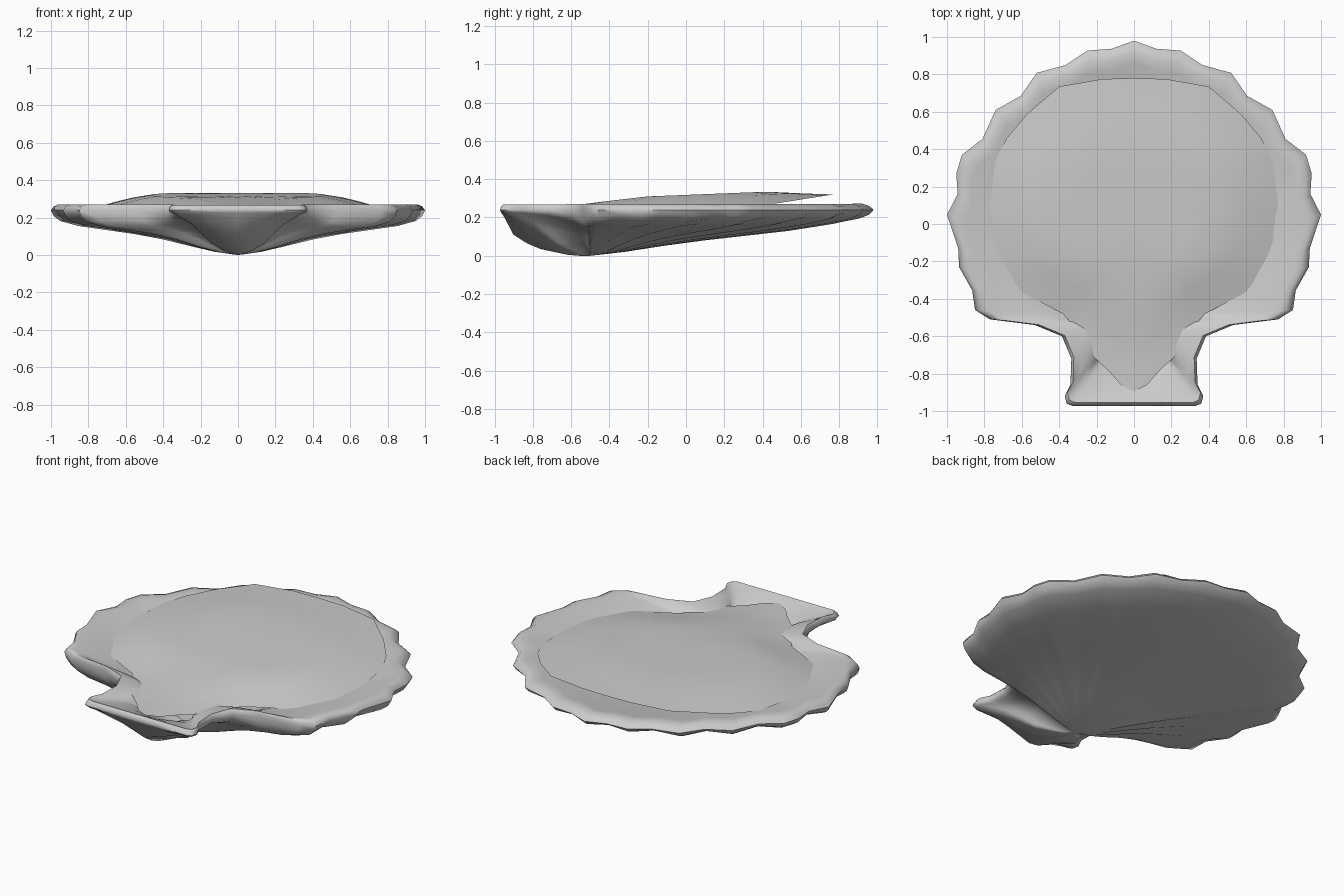
import bpy, bmesh, math

if "Cube" in bpy.data.objects:
    bpy.data.objects.remove(bpy.data.objects["Cube"])

def mirror_loop(half):
    """Right half outline, back to front, closed with its mirror image."""
    return half + [(-p[0],) + tuple(p[1:]) for p in reversed(half[1:-1])]

def lerp_table(keys, v):
    for (a, za), (b, zb) in zip(keys, keys[1:]):
        if v <= b:
            return za + (zb - za) * max(0, (v - a) / (b - a))
    return keys[-1][1]

def loft(name, rings, start, end=None):
    """Skin closed rings of points, with a pole at the start and optionally the end."""
    bm = bmesh.new()
    vs = [[bm.verts.new(p) for p in r] for r in rings]
    n = len(rings[0])
    for a, b in zip(vs, vs[1:]):
        for i in range(n):
            j = (i + 1) % n
            bm.faces.new((a[i], a[j], b[j], b[i]))
    for pole, ring in ((start, vs[0]), (end, vs[-1])):
        if pole:
            c = bm.verts.new(pole)
            for i in range(n):
                bm.faces.new((c, ring[i], ring[(i + 1) % n]))
    bmesh.ops.recalc_face_normals(bm, faces=bm.faces)
    if not end and sum(f.normal.z for f in bm.faces) < 0:
        bmesh.ops.reverse_faces(bm, faces=bm.faces)
    me = bpy.data.meshes.new(name)
    bm.to_mesh(me)
    bm.free()
    ob = bpy.data.objects.new(name, me)
    bpy.context.collection.objects.link(ob)
    bpy.ops.object.select_all(action='DESELECT')
    ob.select_set(True)
    bpy.context.view_layer.objects.active = ob
    bpy.ops.object.shade_smooth_by_angle(angle=math.radians(50))
    return ob

# Scalloped outline with hinge wings; third value marks the notches
OUTLINE = mirror_loop([
    (0, .98, 0), (.12, .937, 1), (.25, .927, 0), (.365, .85, 1), (.52, .808, 0),
    (.605, .685, 1), (.74, .61, 0), (.81, .455, 1), (.92, .37, 0), (.95, .27, 0),
    (.943, .16, 1), (1, .05, 0), (.94, -.13, 1), (.935, -.23, 0), (.865, -.355, 1),
    (.85, -.46, 0), (.77, -.51, 0), (.53, -.54, 0), (.385, -.6, 0), (.335, -.72, 0),
    (.34, -.86, 0), (.37, -.92, 0), (.36, -.96, 0), (.33, -.972, 0), (.17, -.972, 0),
    (0, -.972, 0)])
UMBO_Y = -.5

# Underside and inside heights along rays from the umbo: back, side, wing, front
ANGLES = (0, 90, 138, 180)
T_OUT = (.12, .25, .4, .55, .7, .85, .95, .985)
OUT = ((.02, .05, .08, .105, .13, .165, .195, .215),
       (.015, .045, .085, .115, .135, .15, .175, .205),
       (.01, .035, .07, .13, .18, .21, .225, .23),
       (.0, .005, .02, .035, .065, .11, .2, .225))
T_IN = (.985, .96, .92, .85, .7, .55, .4, .2)
IN = ((.26, .272, .262, .238, .2, .17, .14, .1),
      (.26, .27, .27, .265, .253, .235, .18, .1),
      (.258, .268, .262, .252, .245, .22, .16, .09),
      (.258, .268, .26, .245, .2, .15, .1, .06))

def ray_ring(t, col=None, table=None, z=None):
    ring = []
    for x, y, notch in OUTLINE:
        ang = math.degrees(math.atan2(abs(x), y - UMBO_Y))
        h = z if z else lerp_table(list(zip(ANGLES, [row[col] for row in table])), ang)
        if table is OUT and t > .2:
            h += .01 * notch          # shallow grooves between the ribs
        ring.append((x * t, UMBO_Y + (y - UMBO_Y) * t, h))
    return ring

rings = [ray_ring(t, i, OUT) for i, t in enumerate(T_OUT)]
rings.append(ray_ring(1, z=.24))
rings += [ray_ring(t, i, IN) for i, t in enumerate(T_IN)]
loft("scallop_shell", rings, (0, UMBO_Y, 0), (0, UMBO_Y, .05))

# Domed sheet filling the shell, its back edge floating free
SHEET = mirror_loop([
    (0, .78, .32), (.17, .775, .32), (.4, .735, .315), (.57, .59, .292), (.68, .46, .272),
    (.74, .34, .26), (.775, .08, .245), (.73, -.17, .24), (.61, -.36, .24),
    (.38, -.48, .24), (.3, -.57, .238), (.25, -.68, .238), (.14, -.78, .238),
    (.07, -.86, .24), (0, -.895, .245)])
CROWN = [(-.9, .245), (-.65, .256), (-.4, .287), (-.2, .31), (.1, .322), (.4, .334), (.8, .325)]

def sheet_ring(t):
    k = max(0, (t - .6) / .4) ** 1.3
    return [(x * t, y * t, lerp_table(CROWN, y * t) * (1 - k) + z * k) for x, y, z in SHEET]

loft("inner_sheet", [sheet_ring(t) for t in (.2, .4, .6, .75, .88, 1)], (0, 0, .318))
